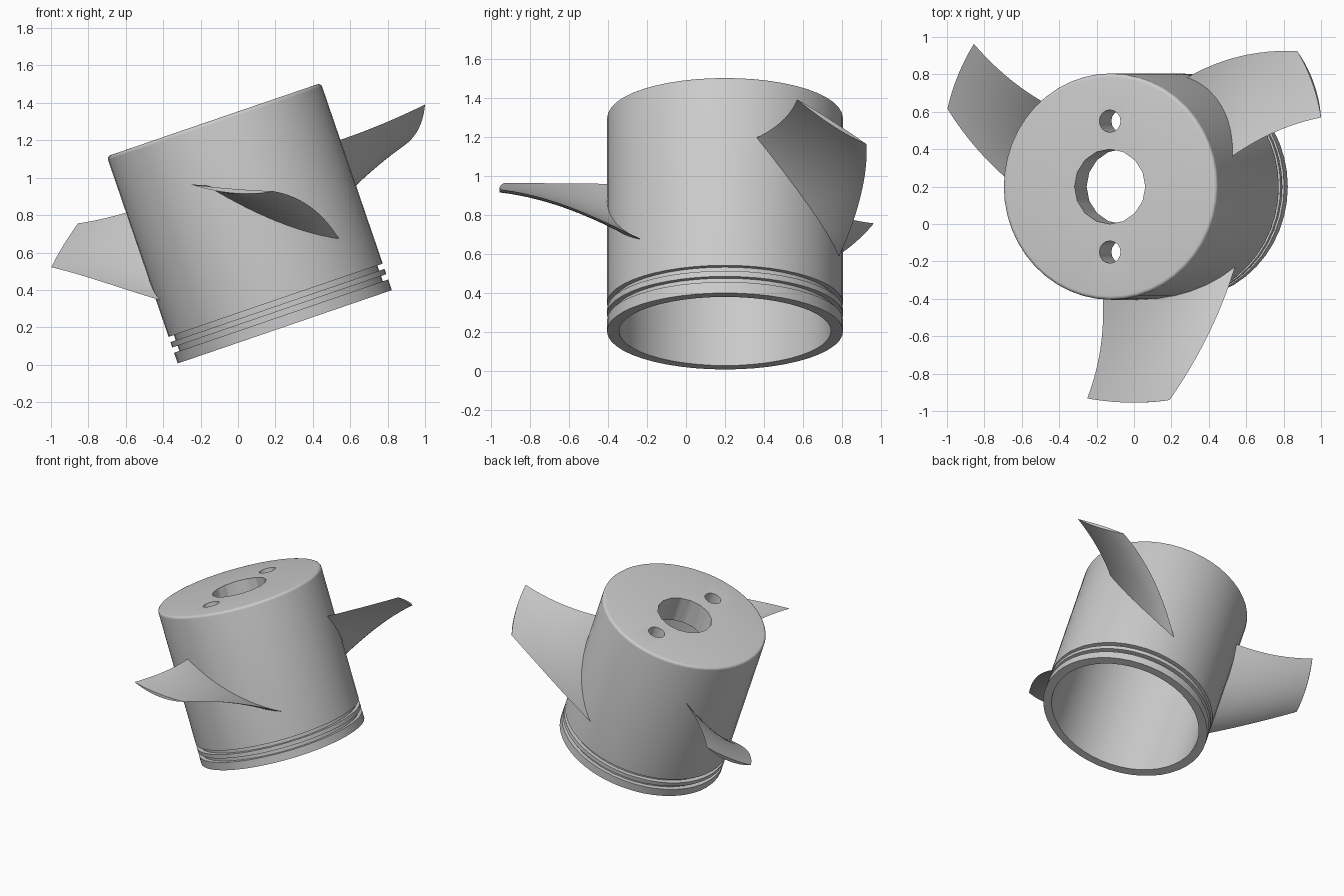
import bpy, bmesh, math
from mathutils import Matrix

cube = bpy.data.objects.get("Cube")
if cube:
    bpy.data.objects.remove(cube)

grey = bpy.data.materials.new("plain grey")
grey.use_nodes = True
colour = (0.6, 0.6, 0.6, 1)
grey.diffuse_color = colour
grey.node_tree.nodes["Principled BSDF"].inputs["Base Color"].default_value = colour

# The whole part leans towards its right
LEAN = Matrix.Translation((0.25, 0.2, 0.203)) @ Matrix.Rotation(math.radians(-18.9), 4, 'Y')
RADIUS, HEIGHT = 0.605, 1.17


def make_object(name, bm, matrix):
    bmesh.ops.recalc_face_normals(bm, faces=bm.faces)
    mesh = bpy.data.meshes.new(name)
    bm.to_mesh(mesh)
    bm.free()
    mesh.materials.append(grey)
    obj = bpy.data.objects.new(name, mesh)
    bpy.context.collection.objects.link(obj)
    obj.matrix_world = matrix
    return obj


def select_only(obj):
    bpy.ops.object.select_all(action='DESELECT')
    obj.select_set(True)
    bpy.context.view_layer.objects.active = obj


def smooth(obj, angle=30):
    select_only(obj)
    bpy.ops.object.shade_smooth_by_angle(angle=math.radians(angle))


def lathe(profile, sides):
    bm = bmesh.new()
    verts = [bm.verts.new((r, 0, z)) for r, z in profile]
    edges = [bm.edges.new(pair) for pair in zip(verts, verts[1:])]
    bmesh.ops.spin(bm, geom=verts + edges, axis=(0, 0, 1), cent=(0, 0, 0),
                   angle=math.tau, steps=sides)
    bmesh.ops.remove_doubles(bm, verts=bm.verts, dist=0.0005)
    return bm


# Hollow body: inner ceiling and wall, ring grooves, rounded top edge
groove = RADIUS - 0.03
profile = [(0, 0.97), (0.543, 0.97), (0.543, 0), (RADIUS, 0)]
for low in (0.06, 0.12):
    high = low + 0.03
    profile += [(RADIUS, low), (groove, low), (groove, high), (RADIUS, high)]
for step in range(5):
    a = step * math.pi / 8
    profile.append((RADIUS - 0.02 + 0.02 * math.cos(a), HEIGHT - 0.02 + 0.02 * math.sin(a)))
profile.append((0, HEIGHT))
body = make_object("body", lathe(profile, 48), LEAN)

# Centre hole and two small holes through the crown
for y, radius in ((0, 0.2), (0.35, 0.06), (-0.35, 0.06)):
    bm = bmesh.new()
    bmesh.ops.create_cone(bm, cap_ends=True, segments=16, radius1=radius, radius2=radius, depth=0.6)
    cutter = make_object("hole_cutter", bm, LEAN @ Matrix.Translation((0, y, 1.1)))
    cutter.hide_render = True
    bpy.context.view_layer.update()
    select_only(body)
    cut = body.modifiers.new("hole", 'BOOLEAN')
    cut.operation, cut.solver, cut.object = 'DIFFERENCE', 'EXACT', cutter
    bpy.ops.object.modifier_apply(modifier=cut.name)
    bpy.data.objects.remove(cutter)
smooth(body)


# Swept, twisted blade with a thin lens section
def mix(a, b, t, bulge=0):
    return a + (b - a) * t + 4 * bulge * t * (1 - t)


def blade_mesh(spans=12, chords=14):
    bm = bmesh.new()
    rings = []
    for i in range(spans + 1):
        t = i / spans
        r = mix(0.585, 1.155, t)
        lead = mix(-0.152, -0.227, t, 0.03), mix(0.85, 0.881, t, -0.01)
        trail = mix(0.431, 0.178, t, 0.037), mix(0.333, 0.705, t, 0.038)

        def point(u, sag):
            x = mix(lead[0], trail[0], u)
            z = mix(lead[1], trail[1], u, -sag)
            return bm.verts.new((x, -math.sqrt(r * r - x * x), z))

        top = [point(k / chords, mix(0.015, 0.005, t)) for k in range(chords + 1)]
        under = [point(k / chords, mix(0.05, 0.03, t)) for k in range(1, chords)]
        rings.append((top, [top[0]] + under + [top[-1]]))
    for (top_a, under_a), (top_b, under_b) in zip(rings, rings[1:]):
        for k in range(chords):
            for a, b in ((top_a, top_b), (under_a, under_b)):
                bm.faces.new((a[k], a[k + 1], b[k + 1], b[k]))
    for top, under in (rings[0], rings[-1]):
        for k in range(chords):
            corners = dict.fromkeys((top[k], top[k + 1], under[k + 1], under[k]))
            bm.faces.new(list(corners))
    return bm


for name, turn in (("front_blade", 0), ("left_blade", 120), ("right_blade", 240)):
    spin = Matrix.Rotation(math.radians(turn), 4, 'Z')
    smooth(make_object(name, blade_mesh(), LEAN @ spin))
